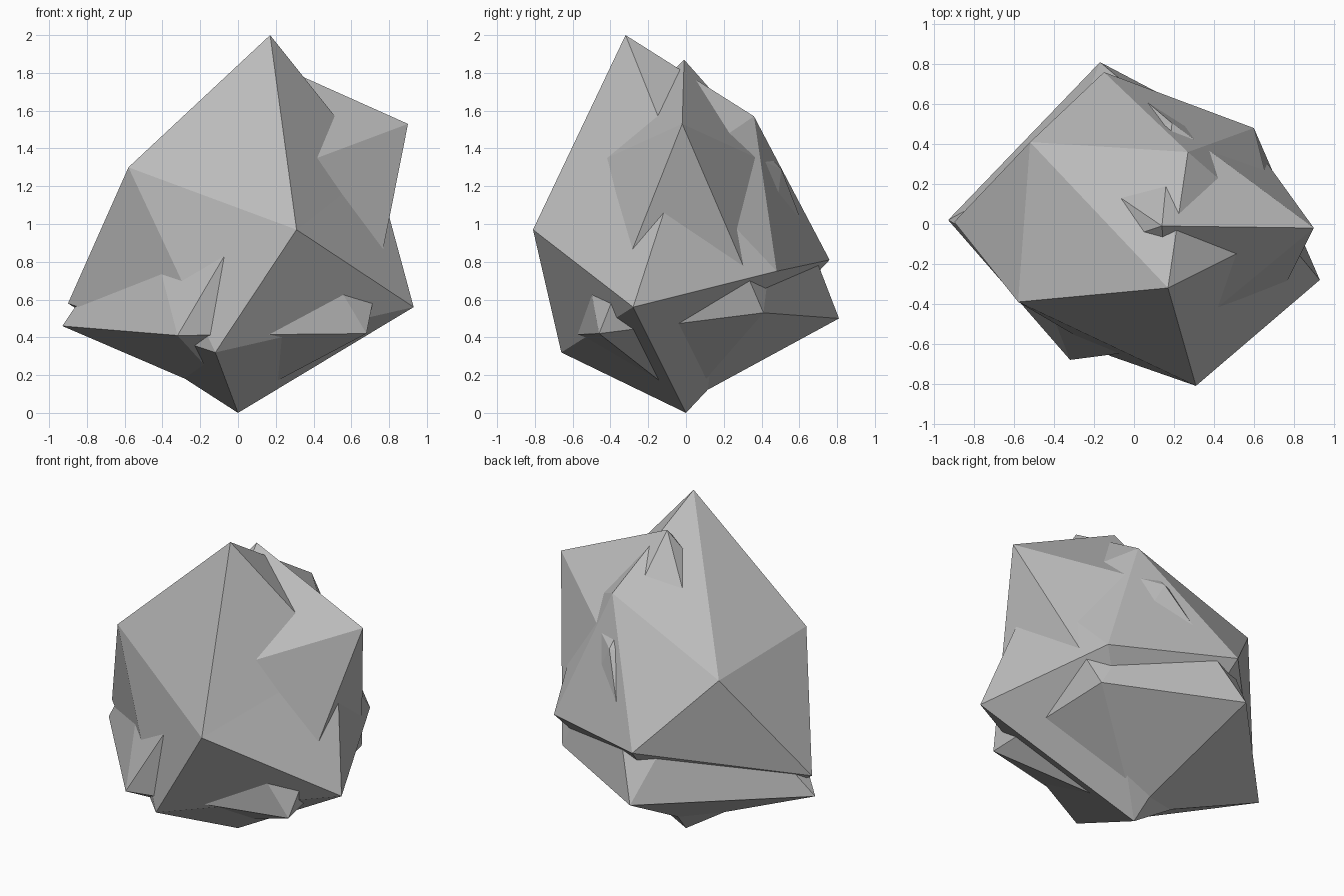
import bpy
import bmesh

cube = bpy.data.objects.get("Cube")
if cube:
    bpy.data.objects.remove(cube, do_unlink=True)

stone = bpy.data.materials.new("stone grey")
stone.use_nodes = True
GREY = (0.5, 0.5, 0.5, 1.0)
stone.diffuse_color = GREY
stone.node_tree.nodes["Principled BSDF"].inputs["Base Color"].default_value = GREY


def rock(name, top, upper, lower, bottom):
    """Irregular twenty-sided stone: two rings of five corners and two tips."""
    bm = bmesh.new()
    t, b = bm.verts.new(top), bm.verts.new(bottom)
    up = [bm.verts.new(p) for p in upper]
    lo = [bm.verts.new(p) for p in lower]
    for i in range(5):
        j = (i + 1) % 5
        bm.faces.new((t, up[i], up[j]))
        bm.faces.new((up[i], lo[j], up[j]))
        bm.faces.new((up[i], lo[i], lo[j]))
        bm.faces.new((b, lo[j], lo[i]))
    bmesh.ops.recalc_face_normals(bm, faces=bm.faces)
    mesh = bpy.data.meshes.new(name)
    bm.to_mesh(mesh)
    bm.free()
    mesh.materials.append(stone)
    obj = bpy.data.objects.new(name, mesh)
    bpy.context.collection.objects.link(obj)
    return obj


# Main stone, rings listed counter-clockwise from the front
rock("main_rock",
     (0.17, -0.32, 2.0),
     [(0.31, -0.81, 0.97), (0.73, -0.04, 1.30), (0.27, 0.36, 1.57),
      (-0.52, 0.41, 1.24), (-0.58, -0.39, 1.30)],
     [(-0.12, -0.66, 0.32), (0.93, -0.28, 0.56), (0.60, 0.48, 0.75),
      (-0.15, 0.76, 0.81), (-0.90, 0.01, 0.58)],
     (0, 0, 0))

# Second stone pushed through it, so only its corners stick out
rock("inner_rock",
     (0.14, -0.01, 1.87),
     [(0.18, -0.615, 1.26), (0.90, -0.02, 1.53), (0.19, 0.505, 1.29),
      (-0.36, 0.33, 1.22), (-0.50, -0.22, 1.10)],
     [(-0.32, -0.68, 0.41), (0.68, -0.46, 0.42), (0.59, 0.41, 0.53),
      (-0.17, 0.81, 0.50), (-0.93, 0.02, 0.46)],
     (0, 0, 0.06))
